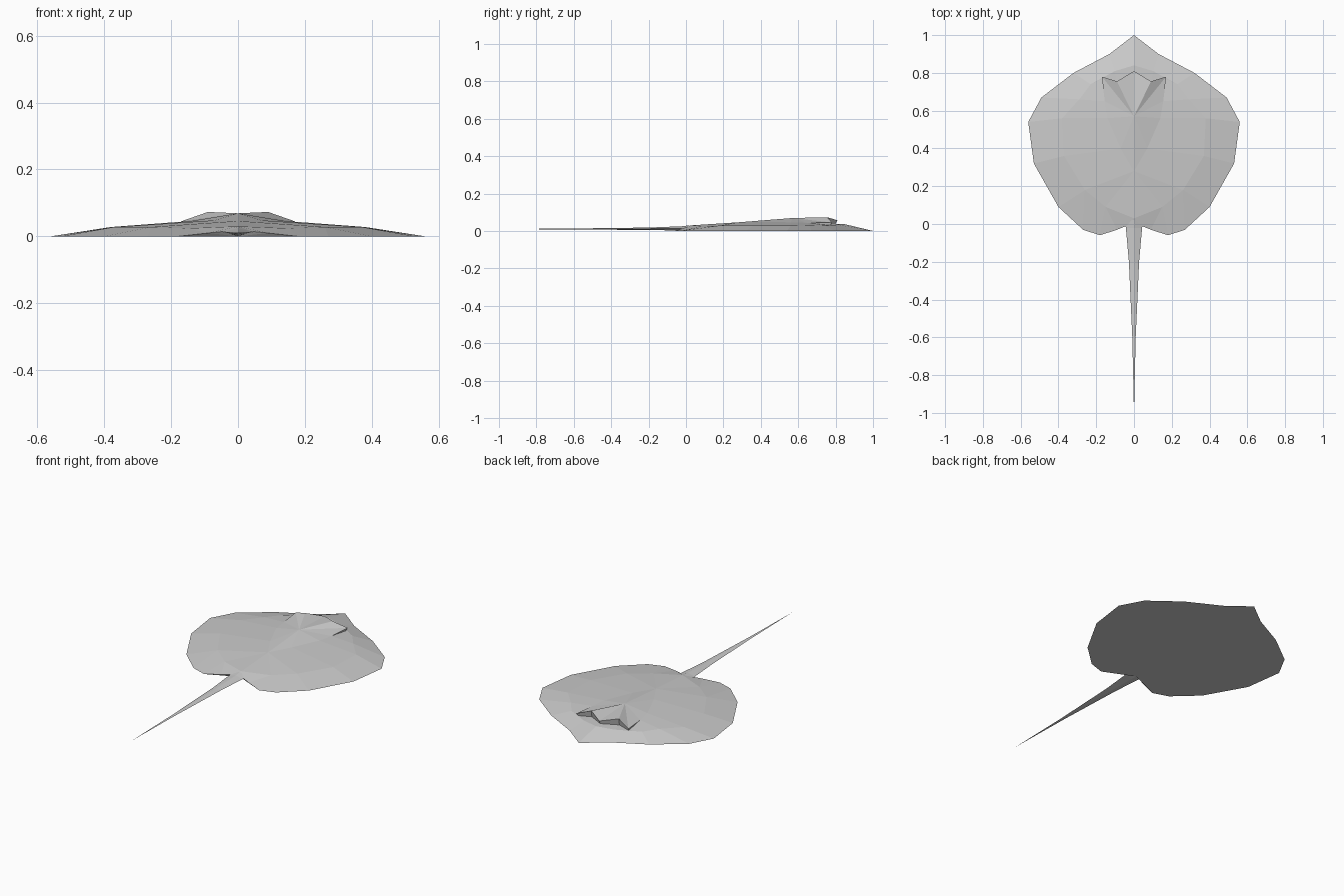
import bpy
import bmesh

cube = bpy.data.objects.get("Cube")
if cube:
    bpy.data.objects.remove(cube, do_unlink=True)

# One skin colour
skin = bpy.data.materials.new("skin grey")
skin.use_nodes = True
skin.diffuse_color = (0.6, 0.6, 0.6, 1)
skin.node_tree.nodes["Principled BSDF"].inputs["Base Color"].default_value = skin.diffuse_color


def strip(bm, row_a, row_b):
    """Join two rows of points with faces, dropping repeated corners."""
    for i in range(len(row_a) - 1):
        corners = [row_a[i], row_a[i + 1], row_b[i + 1], row_b[i]]
        unique = list(dict.fromkeys(corners))
        if len(unique) > 2:
            bm.faces.new([bm.verts.new(p) for p in unique])


def finish(name, bm):
    """Mirror a half shape across x = 0 and make a flat shaded object."""
    bmesh.ops.remove_doubles(bm, verts=bm.verts, dist=0.0001)
    half = bmesh.ops.duplicate(bm, geom=bm.verts[:] + bm.edges[:] + bm.faces[:])
    for item in half["geom"]:
        if isinstance(item, bmesh.types.BMVert):
            item.co.x = -item.co.x
    bmesh.ops.remove_doubles(bm, verts=bm.verts, dist=0.0001)
    bmesh.ops.recalc_face_normals(bm, faces=bm.faces)
    mesh = bpy.data.meshes.new(name)
    bm.to_mesh(mesh)
    bm.free()
    mesh.materials.append(skin)
    obj = bpy.data.objects.new(name, mesh)
    bpy.context.collection.objects.link(obj)
    return obj


# Half rows running from the snout round the fin to the tail root
rim = [(0, 1, 0), (.13, .9, 0), (.32, .8, 0), (.49, .67, 0), (.56, .54, 0), (.53, .32, 0),
       (.4, .09, 0), (.27, -.03, 0), (.18, -.06, 0), (.09, -.03, .01), (.04, -.01, .015),
       (0, -.01, .02)]
fin_hip, pelvis, tail_root = (.26, .18, .028), (.15, .09, .024), (0, .03, .03)
fin_ridge = [(0, .84, .038), (.1, .81, .033), (.23, .74, .029), (.29, .66, .031),
             (.38, .56, .028), (.37, .36, .028), fin_hip, fin_hip, pelvis, pelvis,
             tail_root, tail_root]
nape = (0, .28, .046)
head_side = [(.155, .65, .043), (.14, .56, .046), (.07, .4, .048), nape]
head_foot = [(0, .8, .038), (.09, .75, .035), (.165, .77, .03)]
brow = [(0, .81, .057), (.09, .755, .073), (.17, .78, .045)]
neck = head_foot + head_side + [nape] * 5
crown = (0, .57, .069)
belly = [(0, max(y, .02), 0) for x, y, z in rim]

# Body disc: fins, back, raised head and flat belly
body = bmesh.new()
strip(body, rim, fin_ridge)
strip(body, fin_ridge, neck)
strip(body, head_foot + head_side[:1], brow + head_side[:1])
head_edge = brow + head_side
strip(body, head_edge, [crown] * len(head_edge))
strip(body, rim, belly)
finish("body_disc", body)

# Tail: a slim tapering spine with diamond sections
tail = bmesh.new()
stations = [(.02, .05, .03, .001), (-.02, .043, .025, .002), (-.2, .027, .018, .005),
            (-.6, .009, .013, .008), (-1, 0, .01, .01)]
top = [(0, y, high) for y, width, high, low in stations]
side = [(width, y, (high + low) / 2) for y, width, high, low in stations]
under = [(0, y, low) for y, width, high, low in stations]
strip(tail, top, side)
strip(tail, side, under)
finish("tail", tail)
